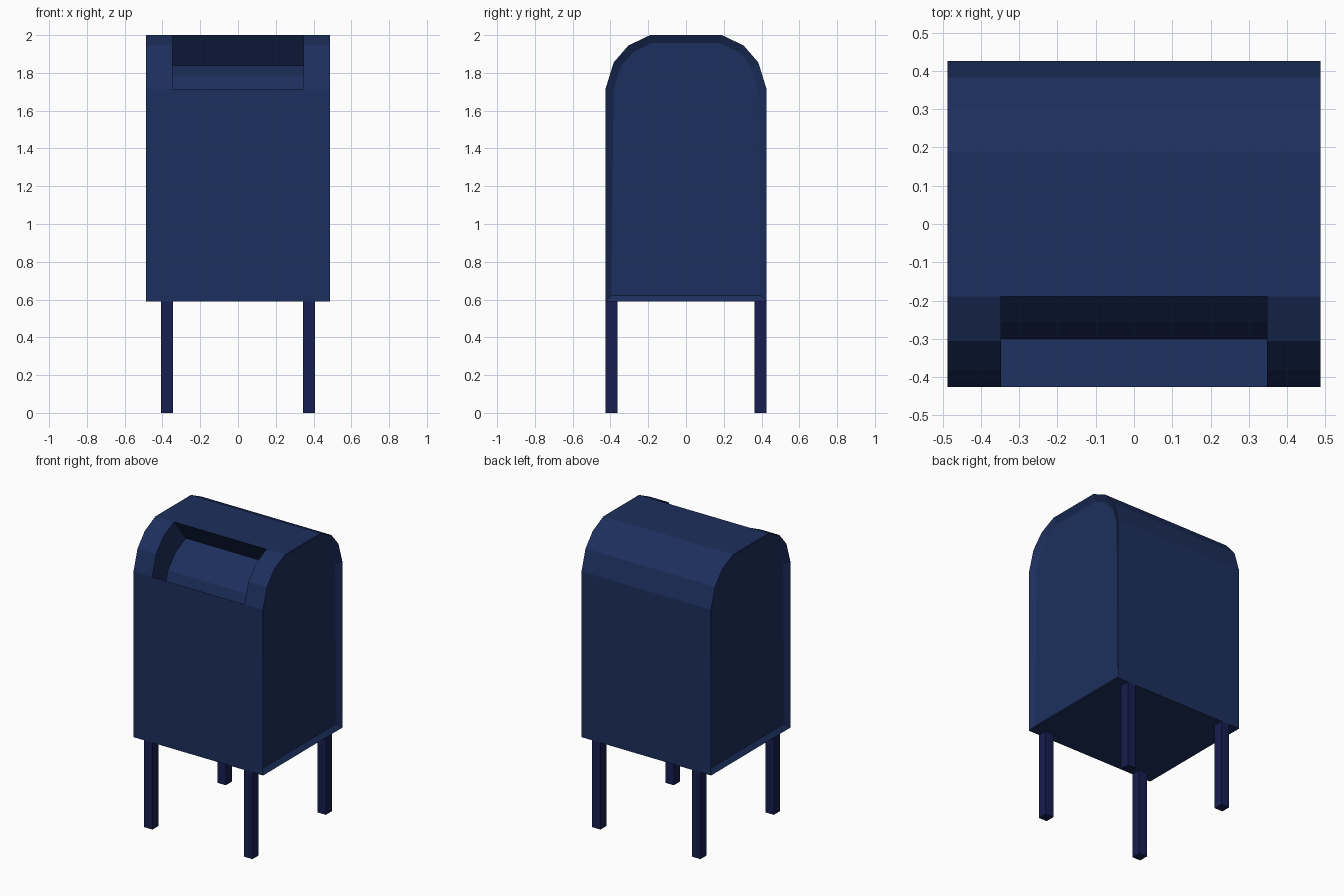
import bpy, bmesh
from mathutils import Vector

if "Cube" in bpy.data.objects:
    bpy.data.objects.remove(bpy.data.objects["Cube"])


def material(name, color):
    m = bpy.data.materials.new(name)
    m.diffuse_color = (*color, 1)
    m.use_nodes = True
    m.node_tree.nodes["Principled BSDF"].inputs["Base Color"].default_value = m.diffuse_color
    return m


def add_object(name, bm, mat):
    mesh = bpy.data.meshes.new(name)
    bm.to_mesh(mesh)
    bm.free()
    mesh.materials.append(mat)
    obj = bpy.data.objects.new(name, mesh)
    bpy.context.collection.objects.link(obj)
    return obj


body_blue = material("body_blue", (0.012, 0.028, 0.11))
leg_blue = material("leg_blue", (0.009, 0.013, 0.08))

# Body: domed profile (y, z) swept through four x stations
half = [(0.426, 0.59), (0.426, 1.715), (0.383, 1.855), (0.305, 1.945), (0.19, 2.0)]
profile = half + [(-y, z) for y, z in reversed(half)]
stations = [-0.487, -0.347, 0.347, 0.487]
n = len(profile)

bm = bmesh.new()
rings = [[bm.verts.new((x, y, z)) for y, z in profile] for x in stations]
opening = []
for i in range(3):
    for j in range(n):
        k = (j + 1) % n
        f = bm.faces.new((rings[i][j], rings[i][k], rings[i + 1][k], rings[i + 1][j]))
        c = f.calc_center_median()
        if i == 1 and c.y < -0.2 and c.z > 1.72:
            opening.append(f)
caps = [bm.faces.new(rings[0]), bm.faces.new(rings[-1])]
bmesh.ops.recalc_face_normals(bm, faces=bm.faces[:])

# Recessed side panels
for cap in caps:
    bmesh.ops.inset_region(bm, faces=[cap], thickness=0.043, depth=-0.025)

# Mail opening: curved front faces pushed back and down
ext = bmesh.ops.extrude_face_region(bm, geom=opening)
moved = [g for g in ext["geom"] if isinstance(g, bmesh.types.BMVert)]
bmesh.ops.translate(bm, verts=moved, vec=Vector((0, 0.126, -0.16)))
bmesh.ops.delete(bm, geom=[f for f in opening if f.is_valid], context="FACES_ONLY")
bmesh.ops.recalc_face_normals(bm, faces=bm.faces[:])
add_object("body", bm, body_blue)

# Four square legs
for sx, side in ((-1, "left"), (1, "right")):
    for sy, end in ((-1, "front"), (1, "back")):
        bm = bmesh.new()
        bmesh.ops.create_cube(bm, size=1)
        bmesh.ops.scale(bm, verts=bm.verts[:], vec=(0.062, 0.064, 0.59))
        bmesh.ops.translate(bm, verts=bm.verts[:], vec=(sx * 0.376, sy * 0.394, 0.295))
        add_object(f"{end}_{side}_leg", bm, leg_blue)
